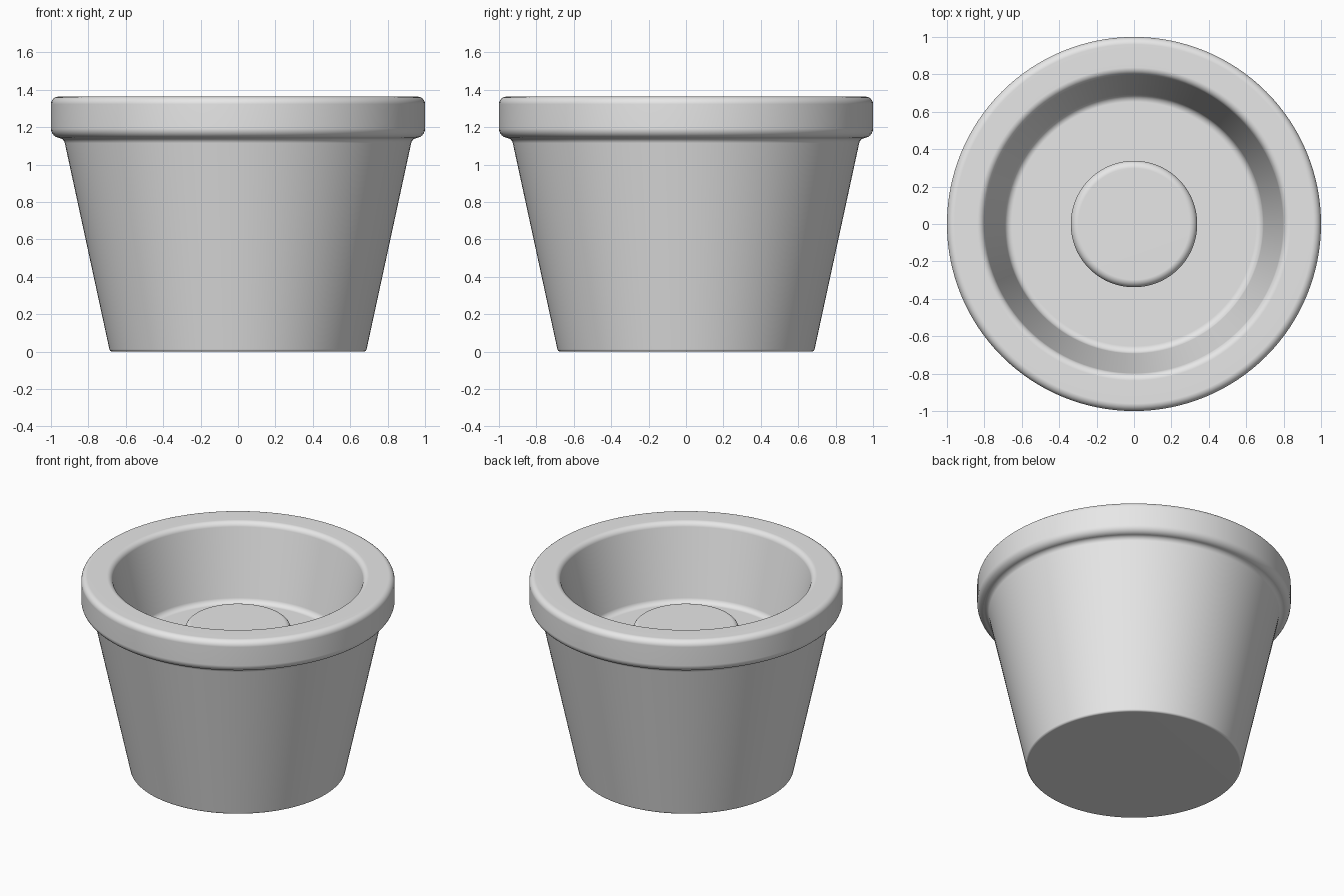
import bpy
import bmesh
import math
from mathutils import Vector

SIDES = 128

cube = bpy.data.objects.get("Cube")
if cube:
    bpy.data.objects.remove(cube, do_unlink=True)

# Single plain grey
grey = bpy.data.materials.new("plain_grey")
grey.use_nodes = True
colour = (0.8, 0.8, 0.8, 1.0)
grey.diffuse_color = colour
grey.node_tree.nodes["Principled BSDF"].inputs["Base Color"].default_value = colour


def rounded(corners, steps=6):
    """Turn (radius, height, fillet) corners into a profile with arcs."""
    pts = [Vector((r, 0, z)) for r, z, _ in corners]
    out = [pts[0]]
    for i in range(1, len(pts) - 1):
        p, fillet = pts[i], corners[i][2]
        a = (pts[i - 1] - p).normalized()
        b = (pts[i + 1] - p).normalized()
        half = a.angle(b) / 2
        centre = p + (a + b).normalized() * fillet / math.sin(half)
        start = p + a * fillet / math.tan(half) - centre
        end = p + b * fillet / math.tan(half) - centre
        for k in range(steps + 1):
            out.append(centre + start.slerp(end, k / steps) * fillet)
    return out + [pts[-1]]


def lathe(name, corners):
    """Spin a rounded profile about the z axis."""
    bm = bmesh.new()
    verts = [bm.verts.new(p) for p in rounded(corners)]
    edges = [bm.edges.new(pair) for pair in zip(verts, verts[1:])]
    bmesh.ops.spin(bm, geom=verts + edges, cent=(0, 0, 0), axis=(0, 0, 1),
                   angle=math.tau, steps=SIDES, use_duplicate=False)
    bmesh.ops.remove_doubles(bm, verts=bm.verts, dist=0.0001)
    bmesh.ops.recalc_face_normals(bm, faces=bm.faces)
    mesh = bpy.data.meshes.new(name)
    bm.to_mesh(mesh)
    bm.free()
    mesh.materials.append(grey)
    obj = bpy.data.objects.new(name, mesh)
    bpy.context.collection.objects.link(obj)
    bpy.ops.object.select_all(action="DESELECT")
    obj.select_set(True)
    bpy.context.view_layer.objects.active = obj
    bpy.ops.object.shade_smooth_by_angle(angle=math.radians(40))
    # Keeps the broad faces flat between the fillets
    obj.modifiers.new("weighted_normals", "WEIGHTED_NORMAL").keep_sharp = True
    return obj


# Tapered pot with a raised collar and a shallow recess
lathe("pot", [
    (0, 0, 0),
    (0.685, 0, 0.015),
    (0.932, 1.142, 0.035),
    (1.0, 1.142, 0.05),
    (1.0, 1.363, 0.04),
    (0.805, 1.363, 0.04),
    (0.685, 0.85, 0.04),
    (0, 0.85, 0),
])

# Round boss in the middle of the recess floor
lathe("centre_boss", [
    (0, 0.84, 0),
    (0.338, 0.84, 0.003),
    (0.338, 1.02, 0.04),
    (0, 1.02, 0),
])
